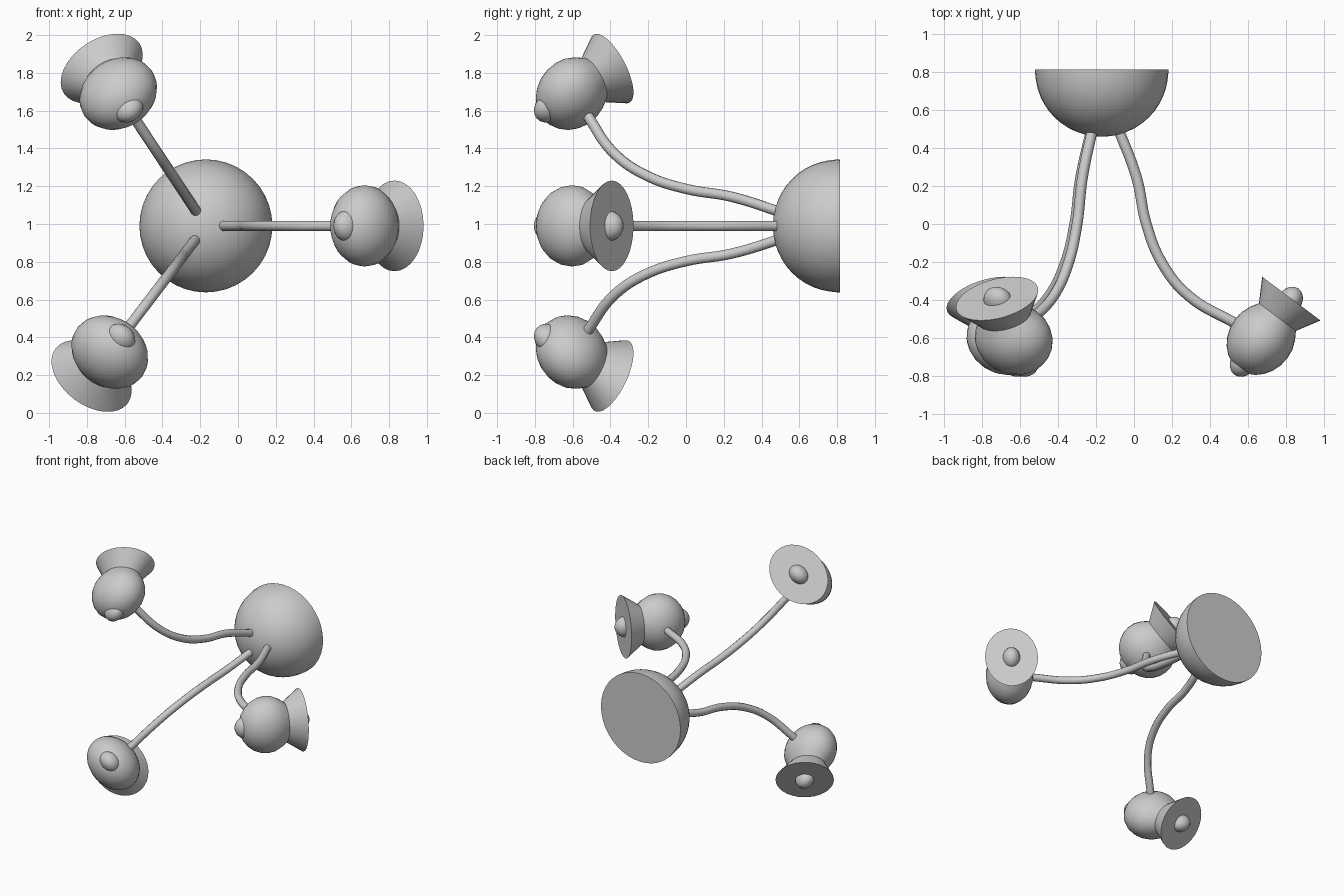
import bpy, bmesh
from math import sin, cos, pi, radians
from mathutils import Vector, Matrix

if "Cube" in bpy.data.objects:
    bpy.data.objects.remove(bpy.data.objects["Cube"])

CENTRE = Vector((-0.17, 0, 0.99))      # axis of the wall mount
Y = Vector((0, 1, 0))


def basis(x, y, z, origin):
    m = Matrix((x, y, z)).transposed().to_4x4()
    m.translation = origin
    return m


def lathe(name, profile, matrix, segments=32):
    """Revolve (height, radius) points about local z, then place with matrix."""
    bm = bmesh.new()
    rings = []
    for h, r in profile:
        if r == 0:
            rings.append([bm.verts.new((0, 0, h))] * segments)
        else:
            rings.append([bm.verts.new((r * cos(2 * pi * i / segments),
                                        r * sin(2 * pi * i / segments), h))
                          for i in range(segments)])
    for a, b in zip(rings, rings[1:]):
        for i in range(segments):
            j = (i + 1) % segments
            bm.faces.new(list(dict.fromkeys((a[i], a[j], b[j], b[i]))))
    bm.transform(matrix)
    bmesh.ops.recalc_face_normals(bm, faces=bm.faces)
    me = bpy.data.meshes.new(name)
    bm.to_mesh(me)
    bm.free()
    me.shade_smooth()
    me.set_sharp_from_angle(angle=radians(35))
    ob = bpy.data.objects.new(name, me)
    bpy.context.collection.objects.link(ob)
    return ob


def ball(centre, radius, steps=10):
    return [(centre - radius * cos(pi * i / steps),
             radius * sin(pi * i / steps) if 0 < i < steps else 0)
            for i in range(steps + 1)]


def tube(name, points, radius):
    cu = bpy.data.curves.new(name, 'CURVE')
    cu.dimensions = '3D'
    cu.bevel_depth = radius
    cu.bevel_resolution = 3
    cu.resolution_u = 8
    cu.use_fill_caps = True
    sp = cu.splines.new('BEZIER')
    sp.bezier_points.add(len(points) - 1)
    for bp, p in zip(sp.bezier_points, points):
        bp.co = p
        bp.handle_left_type = bp.handle_right_type = 'AUTO'
    ob = bpy.data.objects.new(name, cu)
    bpy.context.collection.objects.link(ob)
    return ob


# Domed wall mount with a flat back
dome = [(0, 0), (0, 0.352), (0.012, 0.352)]
dome += [(0.012 + 0.343 * sin(pi / 2 * i / 12), 0.35 * cos(pi / 2 * i / 12))
         for i in range(1, 12)] + [(0.355, 0)]
lathe("wall_mount", dome,
      basis(Vector((1, 0, 0)), Vector((0, 0, 1)), -Y, CENTRE + 0.815 * Y), 40)

# Shade outline: rounded body, neck, flared mouth
SHADE = [(-0.2, 0), (-0.192, 0.06), (-0.172, 0.11), (-0.14, 0.153),
         (-0.1, 0.186), (-0.05, 0.208), (0, 0.215), (0.05, 0.209),
         (0.1, 0.185), (0.143, 0.152), (0.265, 0.24), (0.265, 0)]
# Arm path as (distance from axis, y)
ARM = [(0.08, 0.52), (0.185, 0.24), (0.235, 0), (0.32, -0.21),
       (0.46, -0.38), (0.68, -0.51), (0.78, -0.56)]

for label, angle in (("right", 0), ("upper", 123.5), ("lower", 232.7)):
    a = radians(angle)
    out = Vector((cos(a), 0, sin(a)))
    side = Vector((-sin(a), 0, cos(a)))
    axis = 0.6 * out + 0.8 * Y
    across = 0.8 * (0.8 * out - 0.6 * Y)     # lamp heads are slightly flattened
    place = basis(across, side, axis, CENTRE + 0.84 * out - 0.605 * Y)

    # Curved arm
    tube(label + "_arm", [CENTRE + r * out + y * Y for r, y in ARM], 0.028)
    # Lamp head
    lathe(label + "_shade", SHADE, place)
    lathe(label + "_knob", ball(-0.15, 0.086), place, 20)
    lathe(label + "_bulb", ball(0.25, 0.08), place, 20)
